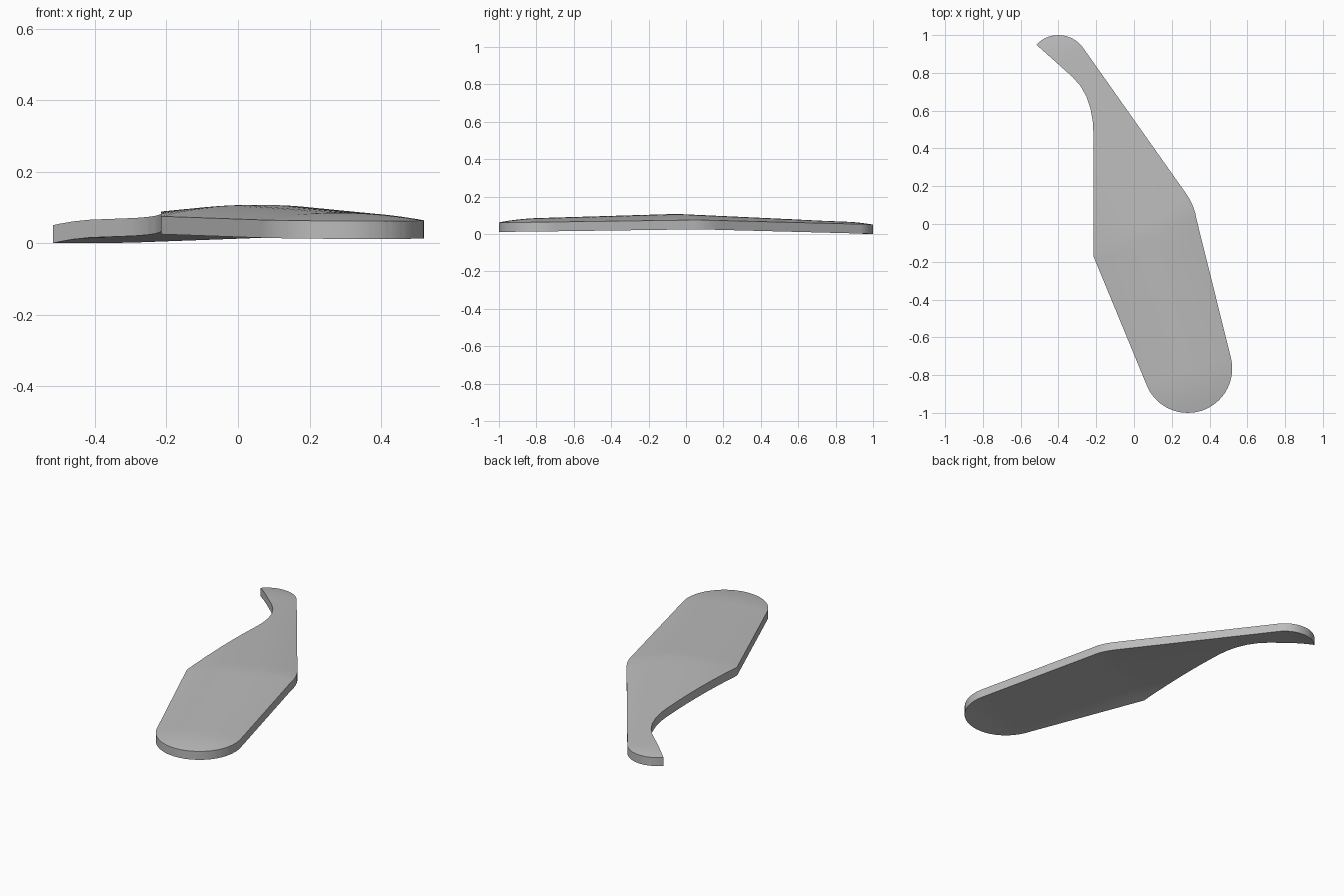
import bpy, bmesh
from math import sin, cos, pi, radians
from mathutils import Vector
from mathutils.geometry import intersect_point_line

cube = bpy.data.objects.get("Cube")
if cube:
    bpy.data.objects.remove(cube)

THICK = 0.05
COLUMNS = 24


def arc(cx, cy, r, start, end, n=16):
    """Points on a circle between two angles in degrees."""
    angles = [radians(start + (end - start) * i / n) for i in range(n + 1)]
    return [(cx + r * cos(a), cy + r * sin(a)) for a in angles]


def lerp_table(table, t):
    """Piecewise linear lookup in sorted (key, value) pairs."""
    for (a, va), (b, vb) in zip(table, table[1:]):
        if t <= b:
            k = max(0, (t - a) / (b - a)) if b > a else 0
            return va + (vb - va) * k
    return table[-1][1]


# Outline as a left and a right chain, both running from front to back
corner = (-0.215, -0.17)
left = arc(0.285, -0.765, 0.235, 270, 203) + [
    corner, (-0.215, 0.48), (-0.218, 0.54), (-0.23, 0.61), (-0.252, 0.675),
    (-0.283, 0.73), (-0.325, 0.778)] + arc(-0.4, 0.84, 0.16, 137, 90, 10)
right = arc(0.285, -0.765, 0.235, 270, 373) + [
    (0.331, 0.025), (0.325, 0.055), (0.314, 0.09), (0.298, 0.125),
    (0.28, 0.155)] + arc(-0.4, 0.84, 0.16, 35, 90)

# The dome is shaped by the outline without the hollow on the left
full = arc(0.285, -0.765, 0.235, 270, 203) + [corner] \
    + arc(-0.4, 0.84, 0.16, 197, 90) + right[::-1]
rim = [Vector((x, y, 0)) for x, y in full]


def rim_distance(p):
    best = 9
    for a, b in zip(rim, rim[1:]):
        if (b - a).length < 1e-6:
            continue
        q, k = intersect_point_line(p, a, b)
        q = a if k < 0 else b if k > 1 else q
        best = min(best, (p - q).length)
    return best


def top_height(x, y):
    """Sloping rim height plus a shallow crown across the width."""
    fold = y - 0.43 * x + 0.078
    edge = lerp_table([(-1.04, 0.063), (0, 0.076), (1.25, 0.051)], fold)
    width = lerp_table([(-0.77, 0.235), (-0.05, 0.26), (0.84, 0.16)], y)
    crown = lerp_table([(-0.77, 0.021), (-0.05, 0.032), (0.84, 0.013)], y)
    u = min(1, rim_distance(Vector((x, y, 0))) / width)
    return edge + crown * (1 - (1 - u) ** 2)


# Rows at every outline point, with even rows between them
levels = sorted({round(p[1], 4) for p in left + right}
                | {round(-0.98 + 0.04 * i, 4) for i in range(50)})
rows = [levels[0]]
for y in levels[1:]:
    if y - rows[-1] > 0.0015:
        rows.append(y)
rows[-1] = levels[-1]
left_x = [(y, x) for x, y in left]
right_x = [(y, x) for x, y in right]

bm = bmesh.new()
grid = []
for y in rows:
    xa, xb = lerp_table(left_x, y), lerp_table(right_x, y)
    xs = [xa + (xb - xa) * i / COLUMNS for i in range(COLUMNS + 1)]
    grid.append([bm.verts.new((x, y, top_height(x, y))) for x in xs])
for ra, rb in zip(grid, grid[1:]):
    for i in range(COLUMNS):
        bm.faces.new((ra[i], ra[i + 1], rb[i + 1], rb[i]))
bmesh.ops.remove_doubles(bm, verts=bm.verts[:], dist=0.0003)

# Underside follows the top at an even thickness
top_faces = bm.faces[:]
ext = bmesh.ops.extrude_face_region(bm, geom=top_faces, use_keep_orig=True)
low = [g for g in ext["geom"] if isinstance(g, bmesh.types.BMVert)]
bmesh.ops.translate(bm, verts=low, vec=(0, 0, -THICK))
bmesh.ops.recalc_face_normals(bm, faces=bm.faces[:])
base = min(v.co.z for v in bm.verts)
bmesh.ops.translate(bm, verts=bm.verts[:], vec=(0, 0, -base))

mesh = bpy.data.meshes.new("curved_plate")
bm.to_mesh(mesh)
bm.free()
plate = bpy.data.objects.new("curved_plate", mesh)
bpy.context.collection.objects.link(plate)

# Plain grey material
grey = bpy.data.materials.new("plain_grey")
grey.use_nodes = True
colour = (0.5, 0.5, 0.5, 1)
grey.diffuse_color = colour
grey.node_tree.nodes["Principled BSDF"].inputs["Base Color"].default_value = colour
mesh.materials.append(grey)

bpy.context.view_layer.objects.active = plate
plate.select_set(True)
bpy.ops.object.shade_smooth_by_angle(angle=radians(30))
